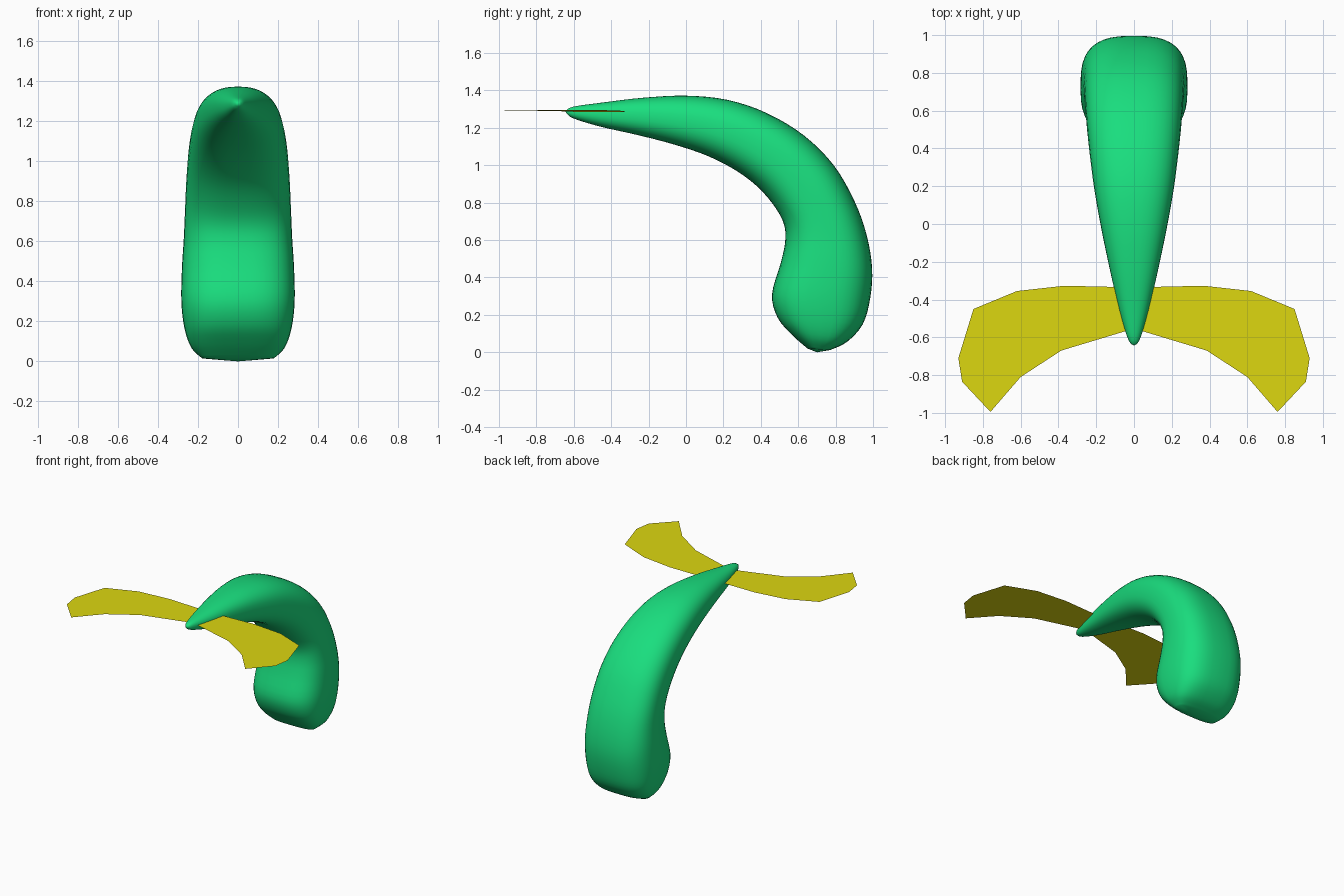
import bpy, bmesh, math
from mathutils import Vector

if "Cube" in bpy.data.objects:
    bpy.data.objects.remove(bpy.data.objects["Cube"])


def material(name, rgb):
    m = bpy.data.materials.new(name)
    m.diffuse_color = (*rgb, 1)
    m.use_nodes = True
    m.node_tree.nodes["Principled BSDF"].inputs["Base Color"].default_value = m.diffuse_color
    return m


def make_object(name, bm, mat, smooth):
    bmesh.ops.recalc_face_normals(bm, faces=bm.faces)
    mesh = bpy.data.meshes.new(name)
    bm.to_mesh(mesh)
    bm.free()
    for p in mesh.polygons:
        p.use_smooth = smooth
    mesh.materials.append(mat)
    ob = bpy.data.objects.new(name, mesh)
    bpy.context.collection.objects.link(ob)
    return ob


def catmull(p, t):
    a, b, c, d = p
    return 0.5 * (2*b + (c - a)*t + (2*a - 5*b + 4*c - d)*t*t + (3*b - a - 3*c + d)*t**3)


green = material("green", (0.01, 0.73, 0.21))
yellow = material("yellow", (0.72, 0.68, 0.005))

# Body sections: outer y, z, inner y, z, half width
sections = [
    (-0.638, 1.296, -0.638, 1.276, 0.012),
    (-0.60, 1.314, -0.60, 1.250, 0.035),
    (-0.45, 1.335, -0.46, 1.207, 0.078),
    (-0.23, 1.361, -0.26, 1.162, 0.127),
    (0.00, 1.372, -0.06, 1.110, 0.172),
    (0.22, 1.350, 0.12, 1.048, 0.208),
    (0.43, 1.280, 0.27, 0.970, 0.232),
    (0.63, 1.160, 0.39, 0.878, 0.249),
    (0.79, 1.000, 0.48, 0.770, 0.259),
    (0.90, 0.810, 0.525, 0.680, 0.265),
    (0.965, 0.630, 0.530, 0.590, 0.271),
    (0.995, 0.450, 0.507, 0.480, 0.280),
    (0.985, 0.290, 0.460, 0.310, 0.283),
    (0.945, 0.150, 0.490, 0.185, 0.268),
    (0.860, 0.055, 0.570, 0.090, 0.235),
    (0.770, 0.012, 0.650, 0.020, 0.180),
]

# Body: smooth loft through rounded cross-sections
bm = bmesh.new()
SIDES, STEPS = 40, 4
n = len(sections)
rings = []
for k in range((n - 1) * STEPS + 1):
    i = min(k // STEPS, n - 2)
    t = k / STEPS - i
    near = [sections[min(max(i + j, 0), n - 1)] for j in (-1, 0, 1, 2)]
    oy, oz, iy, iz, w = [catmull(v, t) for v in zip(*near)]
    outer, inner = Vector((0, oy, oz)), Vector((0, iy, iz))
    mid, half = (outer + inner) / 2, (outer - inner) / 2
    power = 2 / (2.2 + 0.8 * k / ((n - 1) * STEPS))
    ring = []
    for s in range(SIDES):
        a = math.tau * s / SIDES
        c, d = math.cos(a), math.sin(a)
        x = math.copysign(abs(c) ** power, c) * w
        h = math.copysign(abs(d) ** power, d)
        ring.append(bm.verts.new(mid + half * h + Vector((x, 0, 0))))
    rings.append(ring)
for r0, r1 in zip(rings, rings[1:]):
    for s in range(SIDES):
        e = (s + 1) % SIDES
        bm.faces.new((r0[s], r0[e], r1[e], r1[s]))
for ring, tip in ((rings[0], (0, -0.643, 1.286)), (rings[-1], (0, 0.70, 0.0))):
    v = bm.verts.new(tip)
    for s in range(SIDES):
        bm.faces.new((ring[s], ring[(s + 1) % SIDES], v))
make_object("curved_body", bm, green, True)

# Fins: thin flat sheets swept forward, one on each side
rear = [(0.02, -0.335), (0.37, -0.327), (0.62, -0.355), (0.85, -0.45), (0.93, -0.71)]
front = [(0.02, -0.56), (0.385, -0.67), (0.60, -0.81), (0.76, -0.995), (0.91, -0.835)]
for side, name in ((1, "right_fin"), (-1, "left_fin")):
    bm = bmesh.new()
    rows = [[bm.verts.new((side * x, y, 1.284 + 0.013 * x)) for x, y in edge]
            for edge in (rear, front)]
    for i in range(len(rear) - 1):
        bm.faces.new((rows[0][i], rows[0][i + 1], rows[1][i + 1], rows[1][i]))
    bm.normal_update()
    ob = make_object(name, bm, yellow, False)
    if ob.data.polygons[0].normal.z < 0:
        ob.data.flip_normals()
